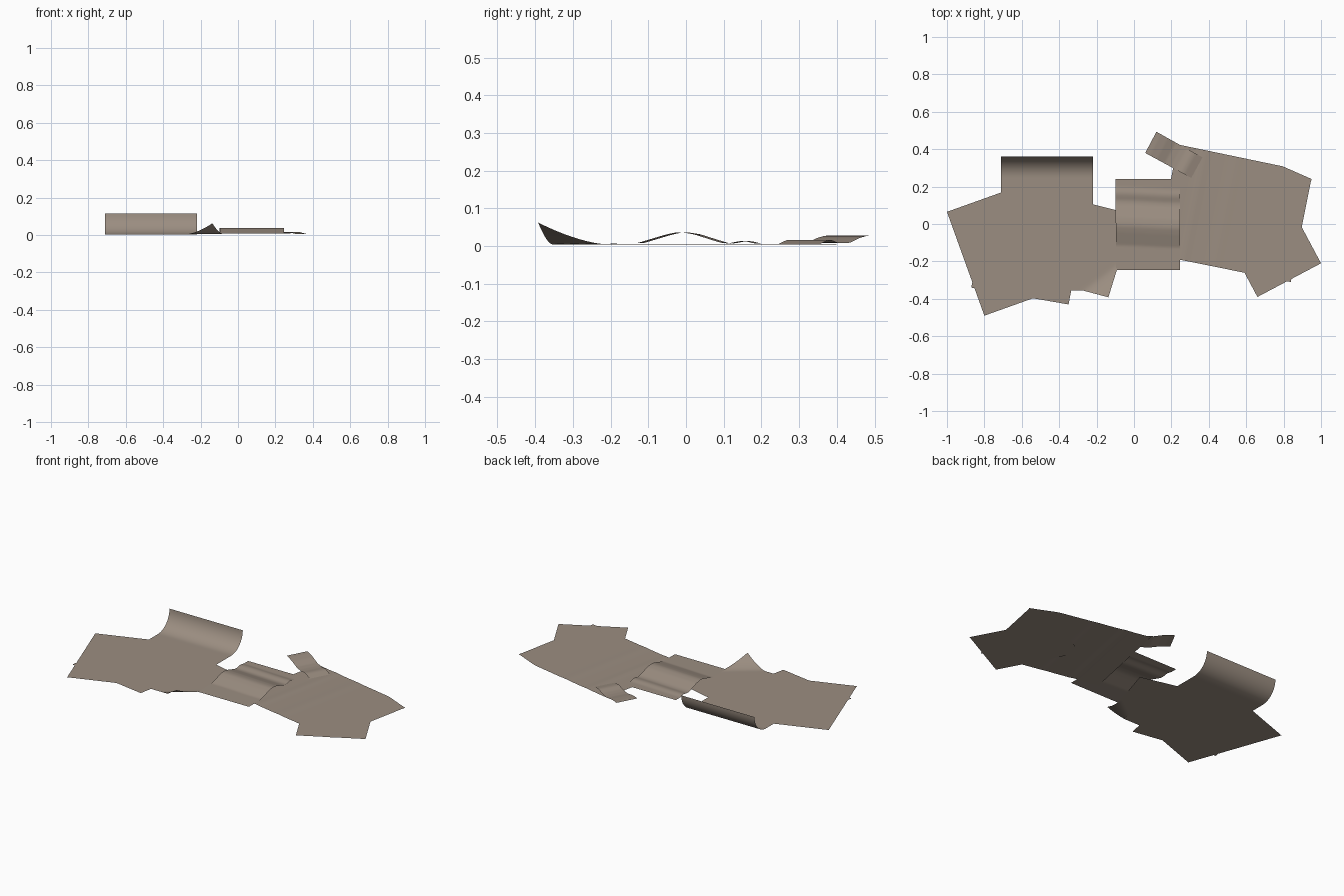
import bpy, bmesh, math
from mathutils import Vector

if "Cube" in bpy.data.objects:
    bpy.data.objects.remove(bpy.data.objects["Cube"])

mat = bpy.data.materials.new("weathered_tan_cardboard")
mat.diffuse_color = (0.33, 0.27, 0.22, 1)
mat.use_nodes = True
mat.node_tree.nodes["Principled BSDF"].inputs["Base Color"].default_value = mat.diffuse_color


def interp(pts, t):
    """Piecewise linear height lookup."""
    if t <= pts[0][0]:
        return pts[0][1]
    for (a, za), (b, zb) in zip(pts, pts[1:]):
        if t <= b:
            return za + (zb - za) * (t - a) / (b - a)
    return pts[-1][1]


def sheet(name, corners, height, nu=1, nv=1, shift=None):
    """Thin sheet: bilinear grid between four corners (counter-clockwise from
    bottom left), with heights given by height(x, y, u, v)."""
    a, b, c, d = [Vector(p) for p in corners]
    bm = bmesh.new()
    rows = []
    for j in range(nv + 1):
        v = j / nv
        row = []
        for i in range(nu + 1):
            u = i / nu
            p = a.lerp(b, u).lerp(d.lerp(c, u), v)
            x, y = shift(p.x, p.y) if shift else (p.x, p.y)
            row.append(bm.verts.new((x, y, height(x, y, u, v))))
        rows.append(row)
    for r, s in zip(rows, rows[1:]):
        for i in range(nu):
            bm.faces.new((r[i], r[i + 1], s[i + 1], s[i]))
    me = bpy.data.meshes.new(name)
    bm.to_mesh(me)
    bm.free()
    me.materials.append(mat)
    ob = bpy.data.objects.new(name, me)
    bpy.context.collection.objects.link(ob)
    for f in me.polygons:
        f.use_smooth = True
    return ob


def flat(z):
    return lambda x, y, u, v: z


# Left pile: two flat sheets at the bottom
sheet("left_bottom_sheet",
      [(-0.80, -0.49), (-0.38, -0.34), (-0.58, 0.215), (-1.0, 0.065)], flat(0))
sheet("left_tilted_sheet",
      [(-0.87, -0.34), (-0.35, -0.43), (-0.27, -0.02), (-0.79, 0.08)], flat(0.0015))

# Left pile: long sheet whose back end curls up along an arc
R, FLAT_END, SWEEP = 0.115, 0.25, math.radians(88)
N_ARC = 16


def curl_y(x, y):
    # the last part of the sheet wraps round the arc
    if y <= FLAT_END:
        return x, y
    t = (y - FLAT_END) / 0.16
    return x, FLAT_END + R * 0.96 * math.sin(SWEEP * min(t, 1))


def curl_z(x, y, u, v):
    raw = -0.355 + v * (FLAT_END + 0.16 + 0.355)
    if raw <= FLAT_END:
        return 0.003
    t = (raw - FLAT_END) / 0.16
    return 0.003 + R * (1 - math.cos(SWEEP * min(t, 1)))


sheet("left_curled_sheet",
      [(-0.71, -0.355), (-0.22, -0.355), (-0.22, 0.41), (-0.71, 0.41)],
      curl_z, 1, 60, curl_y)


# Left pile: top sheet with one lifted corner
def corner_z(x, y, u, v):
    s = (Vector((x, y)) - Vector((-0.14, -0.39))).dot(Vector((0.6, -0.8)))
    return 0.0045 + 0.055 * max(0, 1 + s / 0.11) ** 1.6


sheet("left_corner_lifted_sheet",
      [(-0.63, -0.26), (-0.137, -0.392), (0.0, 0.05), (-0.5, 0.175)],
      corner_z, 40, 36)

# Middle sheet with a fold across it
fold = [(-0.25, 0.007), (-0.12, 0.008), (-0.05, 0.029), (-0.02, 0.036),
        (0.0, 0.036), (0.03, 0.031), (0.10, 0.009), (0.12, 0.007),
        (0.15, 0.013), (0.165, 0.013), (0.19, 0.007), (0.25, 0.007)]
sheet("middle_folded_sheet",
      [(-0.095, -0.245), (0.245, -0.245), (0.245, 0.24), (-0.10, 0.24)],
      lambda x, y, u, v: interp(fold, y + 0.05 * (x - 0.07)), 4, 60)

# Right pile: lower sheet sticking out at the front
sheet("right_bottom_sheet",
      [(0.66, -0.39), (1.0, -0.21), (0.765, 0.23), (0.425, 0.05)], flat(0.001))

# Right pile: large sheet with gentle ripples and a worn back corner
ripple = [(0, 0.004), (0.36, 0.004), (0.41, 0.0065), (0.45, 0.004),
          (0.58, 0.004), (0.64, 0.0055), (0.7, 0.004), (1, 0.004)]
sheet("right_large_sheet",
      [(0.115, -0.165), (0.838, -0.31), (0.955, 0.275), (0.235, 0.425)],
      lambda x, y, u, v: interp(ripple, u + 0.2), 40, 24,
      lambda x, y: (x, min(y, 0.315 - 0.44 * (x - 0.78))))

# Right pile: small wavy strip at the back with a raised end
wave = [(0, 0.028), (0.1, 0.027), (0.25, 0.021), (0.42, 0.009), (0.55, 0.0075),
        (0.66, 0.009), (0.78, 0.016), (0.84, 0.016), (1, 0.006)]
sheet("back_wavy_strip",
      [(0.06, 0.38), (0.306, 0.246), (0.366, 0.356), (0.12, 0.493)],
      lambda x, y, u, v: interp(wave, u), 40, 1)
